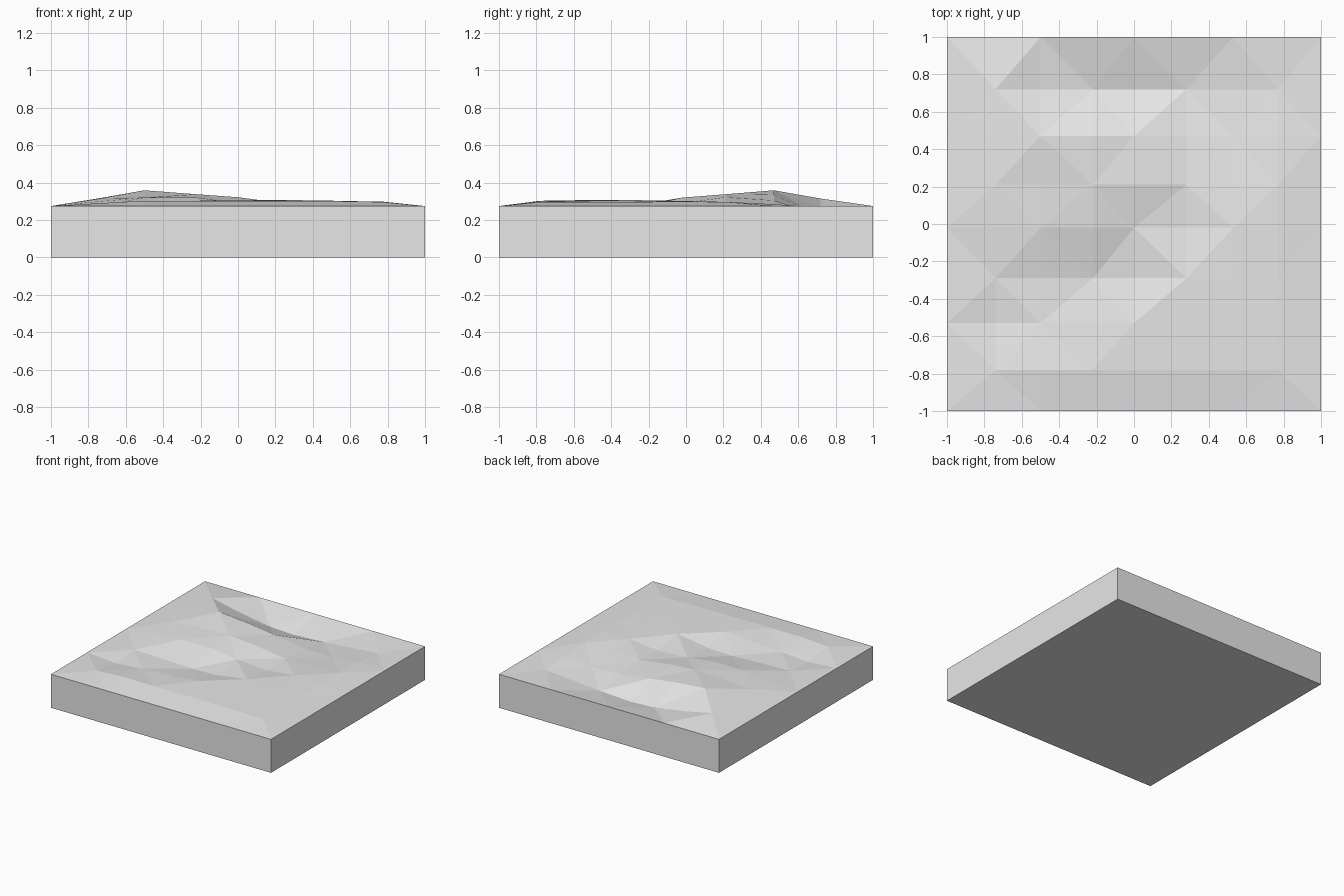
import bpy
import bmesh

default_cube = bpy.data.objects.get("Cube")
if default_cube:
    bpy.data.objects.remove(default_cube)

RIM = 0.275
columns = [-1, -.74, -.5, -.22, 0, .28, .53, .77, 1]
rows = [-1, -.78, -.53, -.29, -.02, .21, .47, .72, 1]

# Interior heights relative to the rim, in hundredths, front row first
relief = [
    [1.5, 2.8, 2.8, 2.8, 2.8, 2.6, 2.2],
    [-2, 0, 1.5, 3.2, 3, 2.8, 2.2],
    [0, -.5, -1.5, -1, 3.2, 2.8, 2.2],
    [2.5, 4.5, 4.5, 1.5, 0, 2.7, 2.4],
    [4, 5.5, 6.3, 4.7, 1, 1, 2.2],
    [4.2, 8.4, 6, 3, -1, -1.5, 1],
    [4, -1, -5.5, -6.5, -5, -3, -1],
]


def ground_height(i, j):
    """Rim height on the border, sculpted height inside it."""
    last = len(columns) - 1
    if i in (0, last) or j in (0, last):
        return RIM
    return RIM + relief[j - 1][i - 1] / 100


def make_material(name, colour):
    mat = bpy.data.materials.new(name)
    mat.use_nodes = True
    mat.diffuse_color = colour
    mat.node_tree.nodes["Principled BSDF"].inputs["Base Color"].default_value = colour
    return mat


bm = bmesh.new()
grid = [[bm.verts.new((x, y, ground_height(i, j))) for i, x in enumerate(columns)]
        for j, y in enumerate(rows)]

# Faceted ground with diagonals alternating from cell to cell
for j in range(len(rows) - 1):
    for i in range(len(columns) - 1):
        a, b = grid[j][i], grid[j][i + 1]
        c, d = grid[j + 1][i + 1], grid[j + 1][i]
        if (i + j) % 2 == 0:
            triangles = ((a, b, c), (a, c, d))
        else:
            triangles = ((a, b, d), (b, c, d))
        for triangle in triangles:
            bm.faces.new(triangle)

# Straight sides and a flat underside
border = [edge for edge in bm.edges if edge.is_boundary]
skirt = bmesh.ops.extrude_edge_only(bm, edges=border)["geom"]
for item in skirt:
    if isinstance(item, bmesh.types.BMVert):
        item.co.z = 0
lower_rim = [edge for edge in bm.edges if edge.is_boundary]
bmesh.ops.contextual_create(bm, geom=lower_rim)
bmesh.ops.recalc_face_normals(bm, faces=bm.faces)

mesh = bpy.data.meshes.new("terrain_block")
bm.to_mesh(mesh)
bm.free()
mesh.materials.append(make_material("light grey", (.8, .8, .8, 1)))
terrain = bpy.data.objects.new("terrain_block", mesh)
bpy.context.collection.objects.link(terrain)
